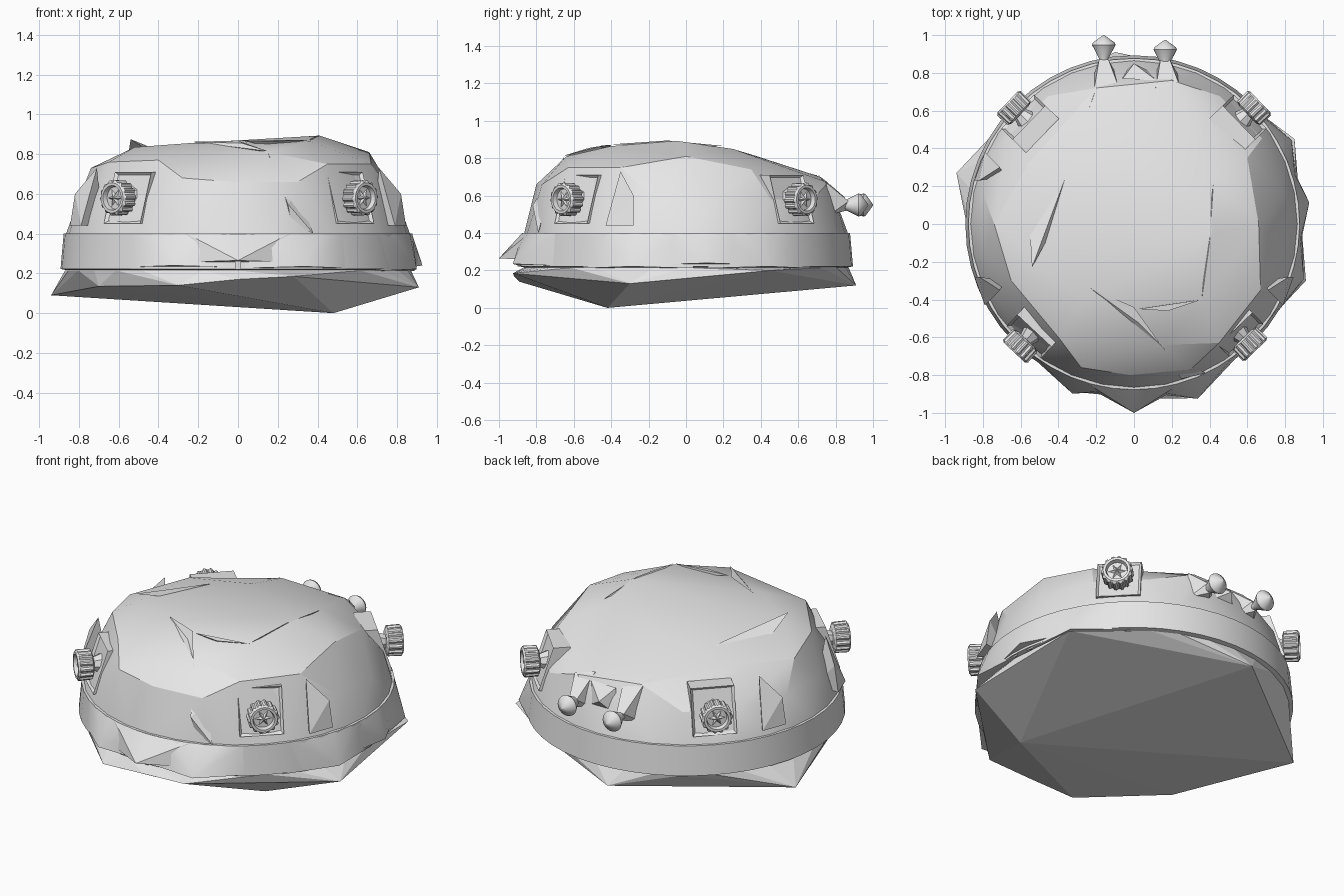
import bpy, bmesh, math
from mathutils import Vector, Matrix

if "Cube" in bpy.data.objects:
    bpy.data.objects.remove(bpy.data.objects["Cube"])

gray = bpy.data.materials.new("plain_gray")
gray.diffuse_color = (0.8, 0.8, 0.8, 1)
gray.use_nodes = True
gray.node_tree.nodes["Principled BSDF"].inputs["Base Color"].default_value = gray.diffuse_color


def finish(name, bm, angle=None, matrix=None):
    bmesh.ops.recalc_face_normals(bm, faces=bm.faces)
    if matrix:
        bm.transform(matrix)
    mesh = bpy.data.meshes.new(name)
    bm.to_mesh(mesh)
    bm.free()
    mesh.materials.append(gray)
    ob = bpy.data.objects.new(name, mesh)
    bpy.context.collection.objects.link(ob)
    if angle:
        bpy.ops.object.select_all(action='DESELECT')
        ob.select_set(True)
        bpy.context.view_layer.objects.active = ob
        bpy.ops.object.shade_smooth_by_angle(angle=math.radians(angle))
    return ob


def hull(name, pts, angle=None, open_z=None):
    # Convex shell; faces lying flat at height open_z are left out
    bm = bmesh.new()
    for p in pts:
        bm.verts.new(p)
    res = bmesh.ops.convex_hull(bm, input=bm.verts)
    junk = {g for g in res["geom_interior"] + res["geom_unused"]
            if isinstance(g, bmesh.types.BMVert)}
    bmesh.ops.delete(bm, geom=list(junk), context='VERTS')
    bmesh.ops.recalc_face_normals(bm, faces=bm.faces)
    if open_z is not None:
        flat = [f for f in bm.faces
                if all(abs(v.co.z - open_z) < 1e-4 for v in f.verts)]
        bmesh.ops.delete(bm, geom=flat, context='FACES')
    return finish(name, bm, angle)


def ring(r, z, n, turn=0.0):
    return [(r * math.cos(math.tau * (i + turn) / n),
             r * math.sin(math.tau * (i + turn) / n), z) for i in range(n)]


def lathe(name, profile, n, matrix=None, ribs=0.0, angle=30, caps=True):
    # profile of (radius, height, ribbed); ribbed rows alternate in radius
    bm = bmesh.new()
    rows = []
    for r, z, ribbed in profile:
        rows.append([bm.verts.new((
            (r - ribs * ribbed * (i // 2 % 2)) * math.cos(math.tau * i / n),
            (r - ribs * ribbed * (i // 2 % 2)) * math.sin(math.tau * i / n), z))
            for i in range(n)])
    for a, b in zip(rows, rows[1:]):
        for i in range(n):
            bm.faces.new((a[i], a[(i + 1) % n], b[(i + 1) % n], b[i]))
    if caps:
        bm.faces.new(rows[0])
        bm.faces.new(rows[-1])
    return finish(name, bm, angle, matrix)


# Faceted tilted underside
hull("underside", ring(0.87, 0.215, 32) + [
    (-0.94, 0.27, 0.09), (-0.1, 0.91, 0.12), (0.48, -0.42, 0.0),
    (0.91, -0.3, 0.13), (0.85, 0.45, 0.2), (-0.7, -0.5, 0.135),
    (-0.3, -0.89, 0.14), (0.28, -0.925, 0.185), (0.0, -0.92, 0.17)],
    None, 0.215)

# Skirt band around the body
lathe("skirt", [(0.86, 0.216, 0), (0.893, 0.222, 0), (0.877, 0.4, 0),
                (0.85, 0.402, 0)], 48, caps=False)

# Broad, shallow flares where the skirt is bent outwards
for deg, r, z in [(-90, 1.0, 0.265), (-70, 0.985, 0.235), (7, 0.935, 0.24),
                  (28, 0.945, 0.222), (-18, 0.945, 0.222), (-110, 0.955, 0.24)]:
    a = math.radians(deg)
    at = lambda t, rr, zz: (rr * math.cos(a + t), rr * math.sin(a + t), zz)
    hull("skirt_flare", [at(-0.36, 0.885, z - 0.01), at(0.36, 0.885, z - 0.01),
                         at(0, r, z), at(0, 0.85, z)]
         + [at(t, 0.876, 0.4) for t in (-0.3, -0.15, 0, 0.15, 0.3)], 30)
hull("front_tab", [(x, y, z) for x in (-0.015, 0.015)
                   for y in (-0.9, -0.85) for z in (0.22, 0.26)])

# Faceted upper shell
hull("dome", ring(0.865, 0.4, 32) + ring(0.815, 0.58, 16, 0.5) + [
    (-0.52, -0.2, 0.835), (0.41, -0.05, 0.893), (-0.2, 0.72, 0.7),
    (0.2, 0.76, 0.67), (0.66, 0.0, 0.81), (0.4, 0.25, 0.85),
    (0.36, -0.4, 0.865), (0.15, -0.64, 0.81), (0.45, -0.63, 0.75),
    (-0.28, -0.76, 0.68), (0.3, -0.77, 0.66), (-0.02, -0.8, 0.66),
    (-0.74, 0.0, 0.73), (-0.56, 0.32, 0.76), (-0.25, -0.4, 0.855),
    (-0.4, -0.6, 0.77), (0.6, 0.35, 0.74), (-0.15, 0.35, 0.82),
    (-0.65, -0.3, 0.76), (0.67, -0.35, 0.75)], 18, 0.4)

# Thin folded ridges on the shell
hull("left_ridge", [(-0.2, 0.72, 0.705), (-0.55, -0.06, 0.81), (-0.54, -0.23, 0.875),
                    (-0.47, -0.1, 0.83), (-0.38, 0.2, 0.81)])
hull("right_ridge", [(0.42, 0.21, 0.865), (0.36, -0.39, 0.875), (0.4, -0.1, 0.895),
                     (0.38, -0.1, 0.86)])
hull("front_ridge", [(-0.23, -0.34, 0.862), (0.02, -0.52, 0.855), (0.15, -0.65, 0.815),
                     (0.0, -0.44, 0.868), (0.0, -0.5, 0.82)])
hull("front_fold", [(0.02, -0.45, 0.868), (0.36, -0.4, 0.872), (0.18, -0.46, 0.865),
                    (0.15, -0.43, 0.84)])
hull("front_crease", [(0.15, -0.65, 0.81), (0.25, -0.82, 0.55), (0.38, -0.79, 0.4),
                      (0.3, -0.74, 0.6), (0.27, -0.8, 0.45)])

# Side fins: a front pair and one at the back left
for sx, sy, dy in ((1, -1, 0), (-1, -1, 0), (-1, 1, -0.05)):
    hull("side_fin", [(sx * x, sy * (y + dy), z) for x, y, z in [
        (0.71, 0.35, 0.73), (0.82, 0.28, 0.6), (0.845, 0.28, 0.44),
        (0.79, 0.43, 0.44), (0.68, 0.3, 0.44)]])


def ribbed_knob(deg):
    # Local z points outwards from the body, local y points up
    a = math.radians(deg)
    out = Vector((math.cos(a), math.sin(a), 0))
    side = Vector((-math.sin(a), math.cos(a), 0))
    m = Matrix((side, Vector((0, 0, 1)), out)).transposed().to_4x4()
    m.translation = Vector((0, 0, 0.58))
    # Open-fronted square housing, leaning back with the shell
    bm = bmesh.new()
    bmesh.ops.create_cube(bm, size=1, matrix=Matrix.Translation((0, 0, 0.765))
                          @ Matrix.Diagonal((0.25, 0.26, 0.1, 1)))
    front = max(bm.faces, key=lambda f: f.calc_center_median().z)
    bmesh.ops.inset_region(bm, faces=[front], thickness=0.02, depth=0)
    bmesh.ops.translate(bm, verts=front.verts, vec=(0, 0, -0.015))
    for v in bm.verts:
        v.co.z -= 0.32 * v.co.y
    finish("knob_housing", bm, None, m)
    # Spindle and ribbed grip with a dished face
    lathe("knob_spindle", [(0.06, 0.78, 0), (0.035, 0.85, 0)], 8, m)
    lathe("ribbed_knob", [(0.065, 0.835, 0), (0.088, 0.845, 1), (0.09, 0.92, 1),
                          (0.076, 0.93, 0), (0.062, 0.93, 0), (0.056, 0.905, 0)],
          56, m, 0.009)
    # Star-shaped centre
    for k in range(3):
        t = math.pi * k / 3
        c, s = math.cos(t), math.sin(t)
        pts = [(0.05 * c, 0.05 * s, 0.905), (-0.05 * c, -0.05 * s, 0.905),
               (-0.015 * s, 0.015 * c, 0.905), (0.015 * s, -0.015 * c, 0.905),
               (0, 0, 0.925)]
        hull("knob_star", [m @ Vector(p) for p in pts])


for deg in (-46, -133, 44, 136):
    ribbed_knob(deg)

# Pointed studs at the back with wedge brackets
for x, tip in ((-0.16, 1.0), (0.165, 0.975)):
    m = Matrix.Translation((x, tip, 0.55)) @ Matrix.Rotation(-math.pi / 2, 4, 'X')
    lathe("back_stud", [(0.022, -0.17, 0), (0.022, -0.13, 0), (0.062, -0.052, 0),
                        (0.058, -0.04, 0), (0.003, 0, 0)], 24, m, 0, 40)
    hull("stud_bracket", [(x - 0.05, 0.72, 0.695), (x + 0.07, 0.75, 0.67),
                          (x - 0.025, 0.87, 0.57), (x + 0.025, 0.87, 0.57),
                          (x + 0.08, 0.77, 0.5), (x - 0.06, 0.77, 0.5),
                          (x, 0.86, 0.52)])
hull("middle_bracket", [(-0.06, 0.77, 0.66), (0.12, 0.76, 0.66), (0.0, 0.85, 0.59),
                        (-0.07, 0.78, 0.5), (0.14, 0.78, 0.5)])
